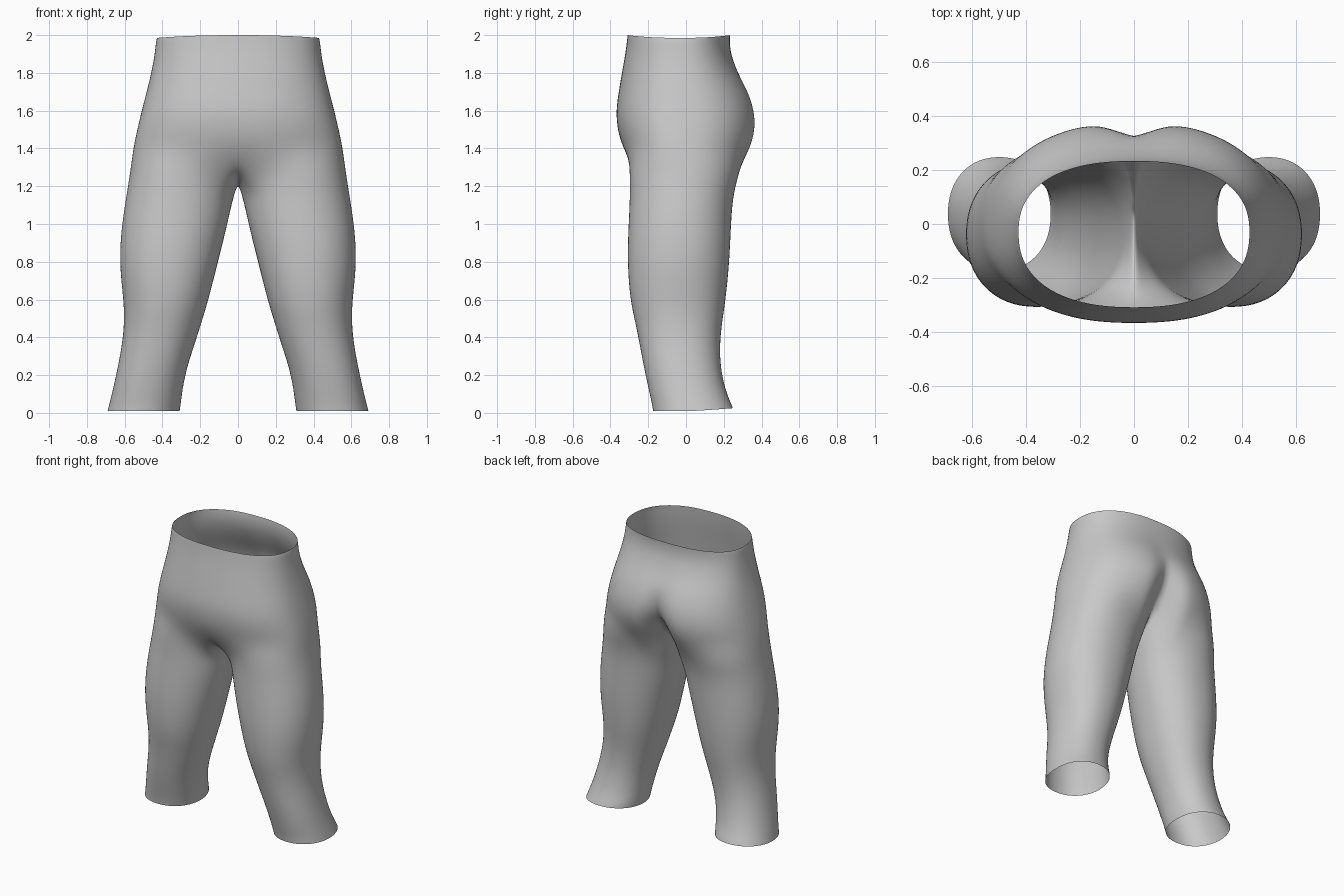
import bpy, bmesh, math

if "Cube" in bpy.data.objects:
    bpy.data.objects.remove(bpy.data.objects["Cube"])

M, K = 21, 7                     # columns on the hip half-section, inner crotch points
N = M + K
PHI0 = math.radians(45)


def spow(v, p):
    return math.copysign(abs(v) ** p, v)


# Hip half-sections: z, half width, front y, back y, cleft depth
HIPS = [(2.00, .430, -.310, .235, 0), (1.97, .435, -.313, .232, 0),
        (1.90, .442, -.322, .237, 0), (1.80, .460, -.340, .278, .005),
        (1.70, .485, -.357, .338, .015), (1.60, .511, -.372, .375, .045),
        (1.50, .535, -.364, .383, .09), (1.40, .556, -.336, .357, .165)]

# Crotch seam on the centre plane, back to front: y, z
CROTCH = [(.15, 1.34), (.10, 1.28), (.04, 1.235), (-.03, 1.215),
          (-.11, 1.23), (-.20, 1.27), (-.29, 1.33)]

# Leg sections: outer z, inner z, inner x, outer x, front y, back y
LEGS = [(1.28, 1.15, .020, .572, -.300, .285), (1.15, 1.07, .040, .592, -.298, .250),
        (1.00, .97, .062, .617, -.306, .240), (.80, .80, .105, .632, -.313, .232),
        (.60, .60, .155, .607, -.298, .212), (.48, .48, .192, .603, -.270, .192),
        (.36, .36, .230, .615, -.246, .180), (.24, .24, .270, .638, -.224, .184),
        (.12, .12, .294, .664, -.198, .210), (.05, .05, .302, .682, -.182, .240),
        (.01, .01, .308, .692, -.176, .250)]

bm = bmesh.new()
crease = bm.edges.layers.float.new("crease_edge")


def hip_row(z, rx, yf, yb, dip):
    row, yc = [], -.03
    for i in range(M):
        t = math.pi * i / (M - 1)
        x = 0 if i in (0, M - 1) else rx * math.sin(t) ** .85
        c = spow(math.cos(t), .85)
        y = yc - c * (yc - yf) if c > 0 else yc - c * (yb - yc)
        if c < 0:
            y -= dip * math.exp(-(x / .07) ** 2)
        zz = z - (.015 * math.sin(t) ** 2 if z > 1.99 else 0)
        row.append(bm.verts.new((x, y, zz)))
    return row


def leg_row(zo, zi, xi, xo, yf, yb):
    row = []
    for i in range(N):
        if i < M:
            a = PHI0 + (2 * math.pi - 2 * PHI0) * i / (M - 1)
        else:
            a = -PHI0 + 2 * PHI0 * (i - M + 1) / (K + 1)
        w = max(0, math.cos(a)) ** 2
        x = (xi + xo) / 2 - (xo - xi) / 2 * spow(math.cos(a), .92)
        y = (yf + yb) / 2 - (yb - yf) / 2 * spow(math.sin(a), .92)
        # Slightly raised hem at the back
        z = zo + (zi - zo) * w + (.015 * max(0, -math.sin(a)) if zo < .03 else 0)
        row.append(bm.verts.new((x, y, z)))
    return row


def bridge(a, b, closed):
    n = len(a)
    for i in range(n if closed else n - 1):
        j = (i + 1) % n
        bm.faces.new((a[i], b[i], b[j], a[j]))


# Hips, then the ring through the crotch seam, then the leg
rows = [hip_row(*r) for r in HIPS]
for a, b in zip(rows, rows[1:]):
    bridge(a, b, False)
ring = rows[-1] + [bm.verts.new((0, y, z)) for y, z in CROTCH]
for r in LEGS:
    nxt = leg_row(*r)
    bridge(ring, nxt, True)
    ring = nxt

# Sharper cleft line at the back centre
for e in bm.edges:
    if all(abs(v.co.x) < 1e-5 and v.co.y > 0 and v.co.z < 1.72 for v in e.verts):
        e[crease] = .7
for f in bm.faces:
    f.smooth = True

mesh = bpy.data.meshes.new("trousers")
bm.to_mesh(mesh)
bm.free()
trousers = bpy.data.objects.new("trousers", mesh)
bpy.context.collection.objects.link(trousers)

mat = bpy.data.materials.new("plain grey")
mat.diffuse_color = (.58, .58, .58, 1)
mat.use_nodes = True
mat.node_tree.nodes["Principled BSDF"].inputs["Base Color"].default_value = mat.diffuse_color
mesh.materials.append(mat)

mirror = trousers.modifiers.new("mirror", 'MIRROR')
mirror.use_clip = True
mirror.merge_threshold = .0005
sub = trousers.modifiers.new("smooth", 'SUBSURF')
sub.levels = sub.render_levels = 2
